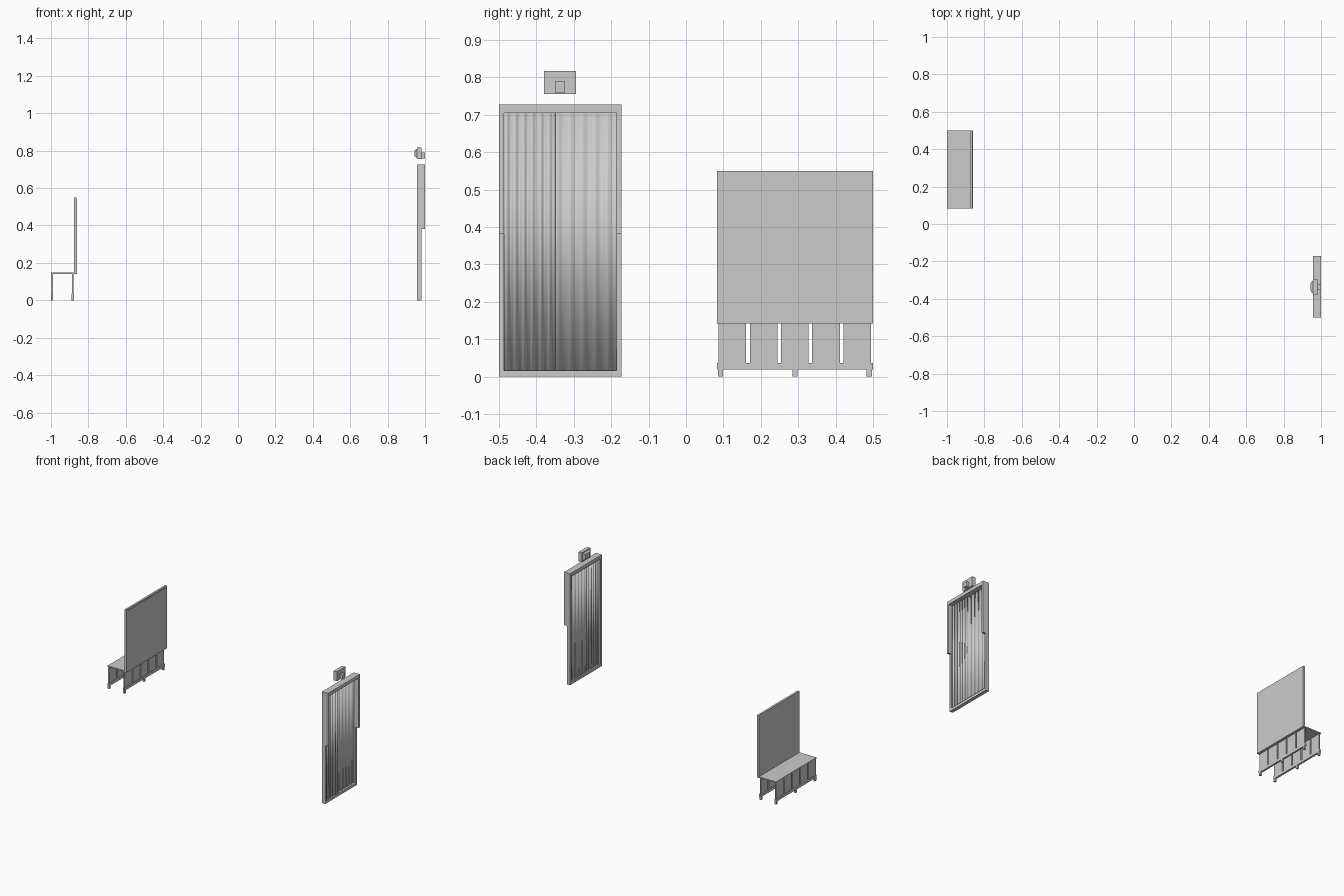
import bpy, bmesh, math

if "Cube" in bpy.data.objects:
    bpy.data.objects.remove(bpy.data.objects["Cube"])


def make_object(name, bm):
    bmesh.ops.recalc_face_normals(bm, faces=bm.faces[:])
    mesh = bpy.data.meshes.new(name)
    bm.to_mesh(mesh)
    bm.free()
    obj = bpy.data.objects.new(name, mesh)
    bpy.context.collection.objects.link(obj)
    return obj


def add_box(bm, x, y, z):
    verts = bmesh.ops.create_cube(bm, size=1)["verts"]
    for v in verts:
        v.co = [r[0] if c < 0 else r[1] for c, r in zip(v.co, (x, y, z))]
    return verts


def box(name, x, y, z):
    bm = bmesh.new()
    add_box(bm, x, y, z)
    return make_object(name, bm)


def extrude_profile(name, pts, y0, y1):
    # side profile in x-z, extruded along y
    bm = bmesh.new()
    face = bm.faces.new([bm.verts.new((x, y0, z)) for x, z in pts])
    ext = bmesh.ops.extrude_face_region(bm, geom=[face])["geom"]
    for v in ext:
        if isinstance(v, bmesh.types.BMVert):
            v.co.y = y1
    return make_object(name, bm)


# Bench: seat board and tall back board
box("seat_board", (-1.0, -0.862), (0.083, 0.5), (0.142, 0.15))
box("back_board", (-0.877, -0.864), (0.083, 0.5), (0.143, 0.55))
box("back_board_face", (-0.864, -0.862), (0.083, 0.491), (0.143, 0.541))

# Bench: front and rear slatted bases with rail and feet
for side, x0, x1 in (("front", -1.0, -0.988), ("rear", -0.889, -0.877)):
    bm = bmesh.new()
    for i in range(5):
        y0 = 0.087 + i * 0.0835
        add_box(bm, (x0 + 0.002, x1 - 0.002), (y0, y0 + 0.074), (0.037, 0.143))
    make_object(side + "_slats", bm)
    box(side + "_rail", (x0, x1), (0.083, 0.5), (0.019, 0.037))
    bm = bmesh.new()
    for y in (0.092, 0.2915, 0.49):
        add_box(bm, (x0, x1), (y - 0.007, y + 0.007), (0, 0.019))
    make_object(side + "_feet", bm)

# Doorway: jambs are deeper in the upper half
jamb = [(0.957, 0), (0.98, 0), (0.98, 0.381), (1.0, 0.381), (1.0, 0.727), (0.957, 0.727)]
extrude_profile("left_jamb", jamb, -0.5, -0.486)
extrude_profile("right_jamb", jamb, -0.186, -0.172)
box("door_head", (0.957, 1.0), (-0.486, -0.186), (0.705, 0.727))
box("door_sill", (0.957, 0.98), (-0.486, -0.186), (0, 0.017))


# Curtain: pleated sheets hanging in the doorway
def curtain(name, y0, y1, x, pleats, amp):
    bm = bmesh.new()
    n = pleats * 8
    rows = []
    for z in (0.015, 0.707):
        rows.append([bm.verts.new((x + amp * math.sin(2 * math.pi * pleats * i / n),
                                   y0 + (y1 - y0) * i / n, z)) for i in range(n + 1)])
    for i in range(n):
        bm.faces.new((rows[0][i], rows[0][i + 1], rows[1][i + 1], rows[1][i])).smooth = True
    obj = make_object(name, bm)
    solid = obj.modifiers.new("thickness", "SOLIDIFY")
    solid.thickness = 0.002
    solid.offset = 0


curtain("left_curtain", -0.486, -0.35, 0.97, 6, 0.004)
curtain("right_curtain", -0.353, -0.186, 0.966, 5, 0.003)

# Lamp above the doorway: box body, tapered lens, wall mount
box("lamp_body", (0.957, 0.981), (-0.38, -0.294), (0.755, 0.817))
bm = bmesh.new()
for v in add_box(bm, (0.945, 0.957), (-0.374, -0.3), (0.761, 0.811)):
    if v.co.x < 0.95:
        v.co.y = -0.337 + (v.co.y + 0.337) * 0.6
        v.co.z = 0.786 + (v.co.z - 0.786) * 0.65
make_object("lamp_lens", bm)
box("lamp_mount", (0.981, 1.0), (-0.35, -0.324), (0.759, 0.79))
